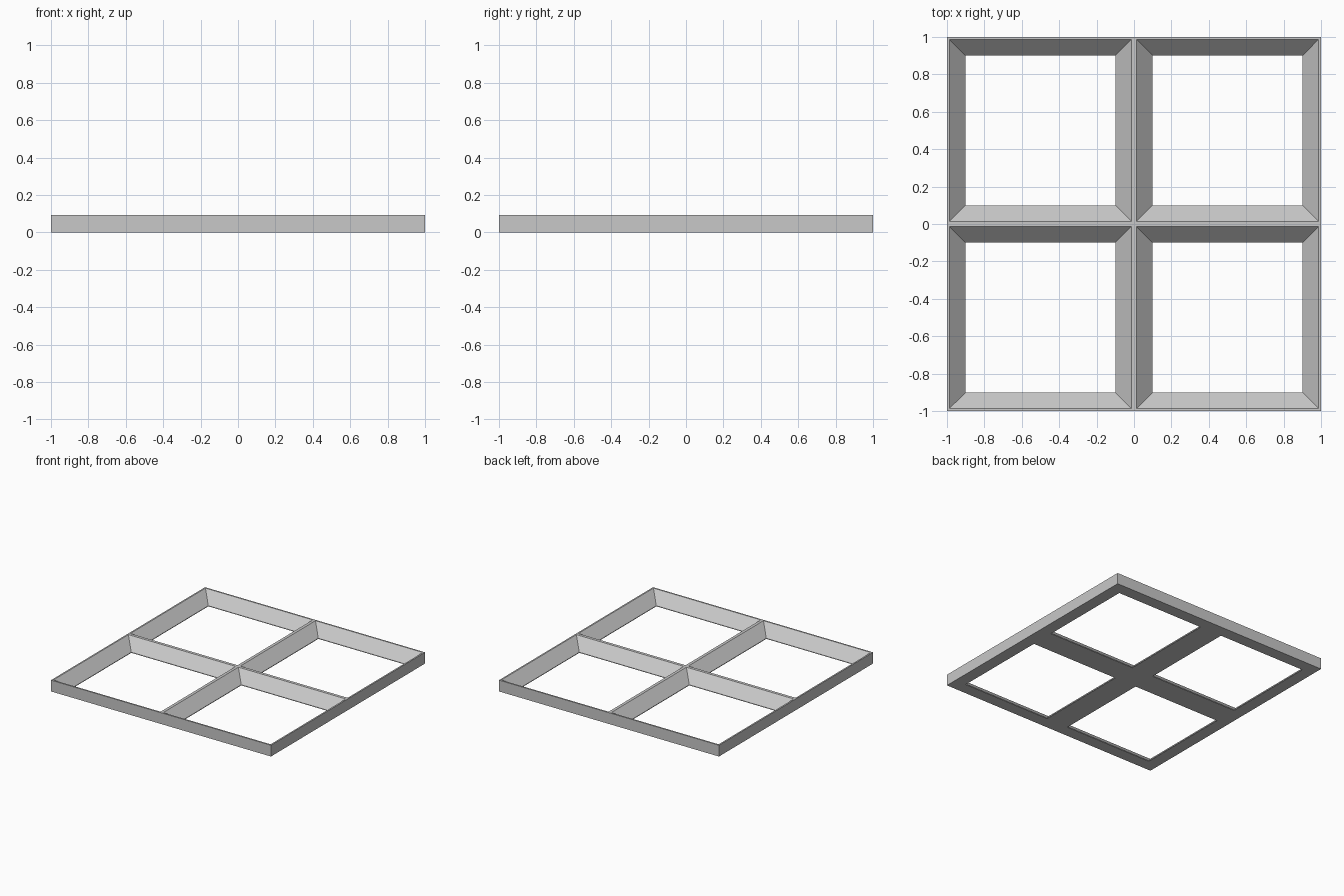
import bpy, bmesh

cube = bpy.data.objects.get("Cube")
if cube:
    bpy.data.objects.remove(cube, do_unlink=True)

HEIGHT = 0.0925
# Cell cross-section from the underside, up the sloped wall, to the top rim: (half width, z)
PROFILE = [(0.5, 0), (0.4, 0), (0.4, 0.005), (0.4875, HEIGHT), (0.5, HEIGHT)]
CORNERS = [(-1, -1), (1, -1), (1, 1), (-1, 1)]

grey = bpy.data.materials.new("light grey")
grey.use_nodes = True
colour = (0.58, 0.58, 0.58, 1)
grey.diffuse_color = colour
grey.node_tree.nodes["Principled BSDF"].inputs["Base Color"].default_value = colour


def add_cell(bm, cx, cy):
    """One square tray cell, open in the middle, without outer walls."""
    loops = [[bm.verts.new((cx + sx * r, cy + sy * r, z)) for sx, sy in CORNERS]
             for r, z in PROFILE]
    for a, b in zip(loops, loops[1:]):
        for i in range(4):
            j = (i + 1) % 4
            bm.faces.new((a[i], a[j], b[j], b[i]))


bm = bmesh.new()
# Four cells joined along their shared rims
for sx, sy in CORNERS:
    add_cell(bm, sx / 2, sy / 2)
bmesh.ops.remove_doubles(bm, verts=bm.verts, dist=0.0005)

# Outer walls close the gap between the top and bottom outlines
outline = [e for e in bm.edges if e.is_boundary]
bmesh.ops.bridge_loops(bm, edges=outline)
bmesh.ops.recalc_face_normals(bm, faces=bm.faces)

mesh = bpy.data.meshes.new("grid_frame")
bm.to_mesh(mesh)
bm.free()
mesh.materials.append(grey)
frame = bpy.data.objects.new("grid_frame", mesh)
bpy.context.collection.objects.link(frame)
